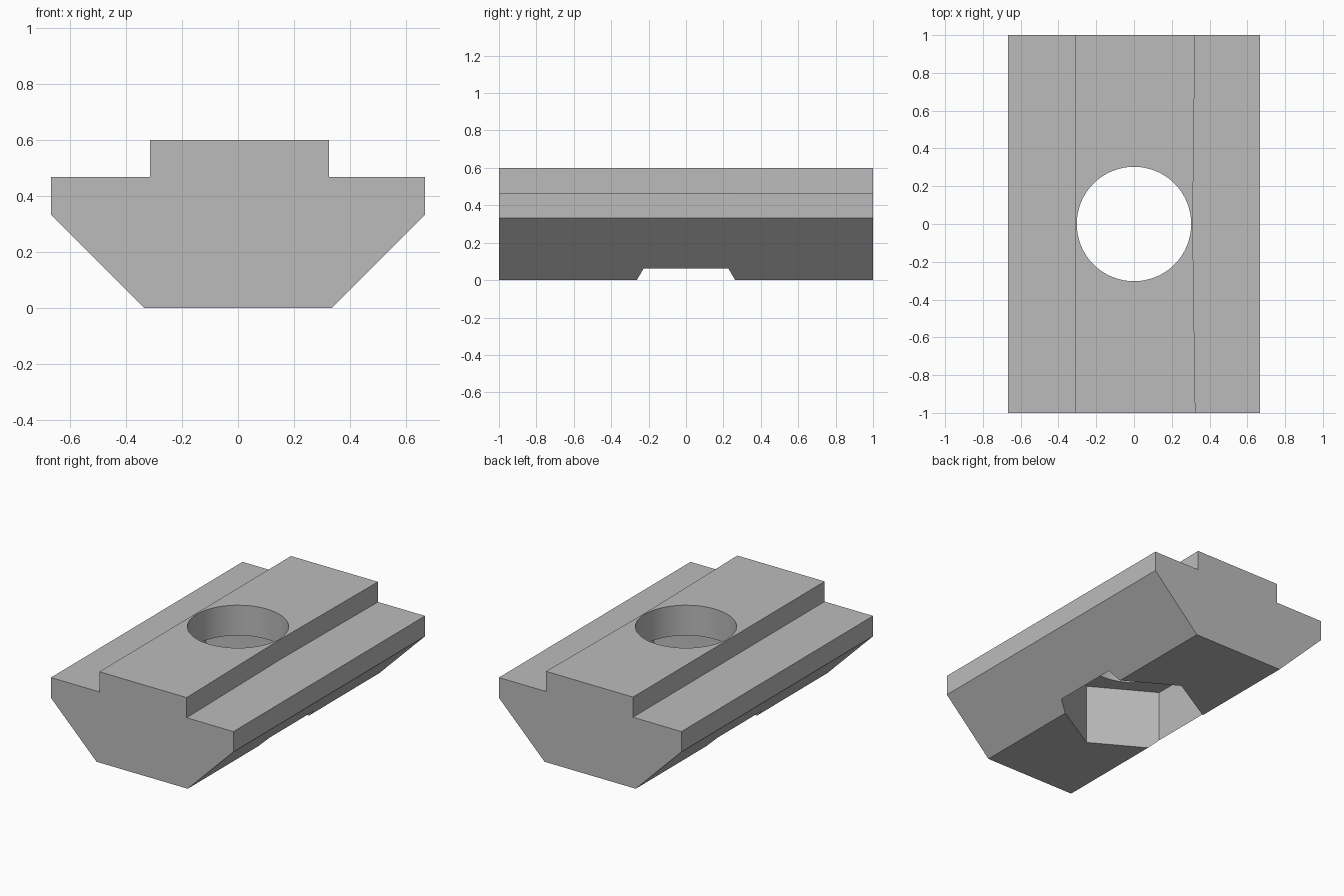
import bpy, bmesh, math

default = bpy.data.objects.get("Cube")
if default:
    bpy.data.objects.remove(default, do_unlink=True)

grey = bpy.data.materials.new("plain_grey")
grey.use_nodes = True
colour = (0.5, 0.5, 0.5, 1)
grey.diffuse_color = colour
grey.node_tree.nodes["Principled BSDF"].inputs["Base Color"].default_value = colour


def profile(step):
    """Cross-section of the slot nut; step is the x of the right rib wall."""
    return [(-0.333, 0), (0.333, 0), (0.667, 0.333), (0.667, 0.467),
            (step, 0.467), (step, 0.6), (-0.313, 0.6), (-0.313, 0.467),
            (-0.667, 0.467), (-0.667, 0.333)]


def loft_body():
    """Loft the section along y, the rib very slightly waisted at the middle."""
    bm = bmesh.new()
    rings = [[bm.verts.new((x, y, z)) for x, z in profile(step)]
             for y, step in ((-1, 0.325), (0, 0.311), (1, 0.323))]
    n = len(rings[0])
    for a, b in zip(rings, rings[1:]):
        for i in range(n):
            j = (i + 1) % n
            bm.faces.new((a[i], a[j], b[j], b[i]))
    bm.faces.new(rings[0])
    bm.faces.new(rings[-1])
    # Join the coplanar halves of the straight walls
    bmesh.ops.recalc_face_normals(bm, faces=bm.faces)
    bmesh.ops.dissolve_limit(bm, angle_limit=math.radians(0.1),
                             verts=bm.verts, edges=bm.edges)
    mesh = bpy.data.meshes.new("slot_nut_body")
    bm.to_mesh(mesh)
    bm.free()
    obj = bpy.data.objects.new("slot_nut_body", mesh)
    bpy.context.collection.objects.link(obj)
    mesh.materials.append(grey)
    return obj


def cut_prism(target, name, sides, radius, bottom, top):
    """Subtract an upright prism with a corner pointing along y."""
    bpy.ops.mesh.primitive_cylinder_add(
        vertices=sides, radius=radius, depth=top - bottom,
        location=(0, 0, (top + bottom) / 2))
    cutter = bpy.context.object
    cutter.name = name
    cutter.hide_render = True
    cutter.data.materials.append(grey)
    mod = target.modifiers.new(name, "BOOLEAN")
    mod.operation = "DIFFERENCE"
    mod.solver = "EXACT"
    mod.object = cutter
    bpy.context.view_layer.objects.active = target
    bpy.ops.object.modifier_apply(modifier=name)
    bpy.data.objects.remove(cutter, do_unlink=True)


body = loft_body()

# Hexagonal nut pocket in the underside, then the round bolt hole
cut_prism(body, "hex_pocket", 6, 0.455, -0.2, 0.4)
cut_prism(body, "bolt_hole", 64, 0.303, 0.3, 0.8)

# Smooth the bore only, keeping the machined edges crisp
bpy.ops.object.select_all(action="DESELECT")
body.select_set(True)
bpy.context.view_layer.objects.active = body
bpy.ops.object.shade_smooth_by_angle(angle=math.radians(30))
